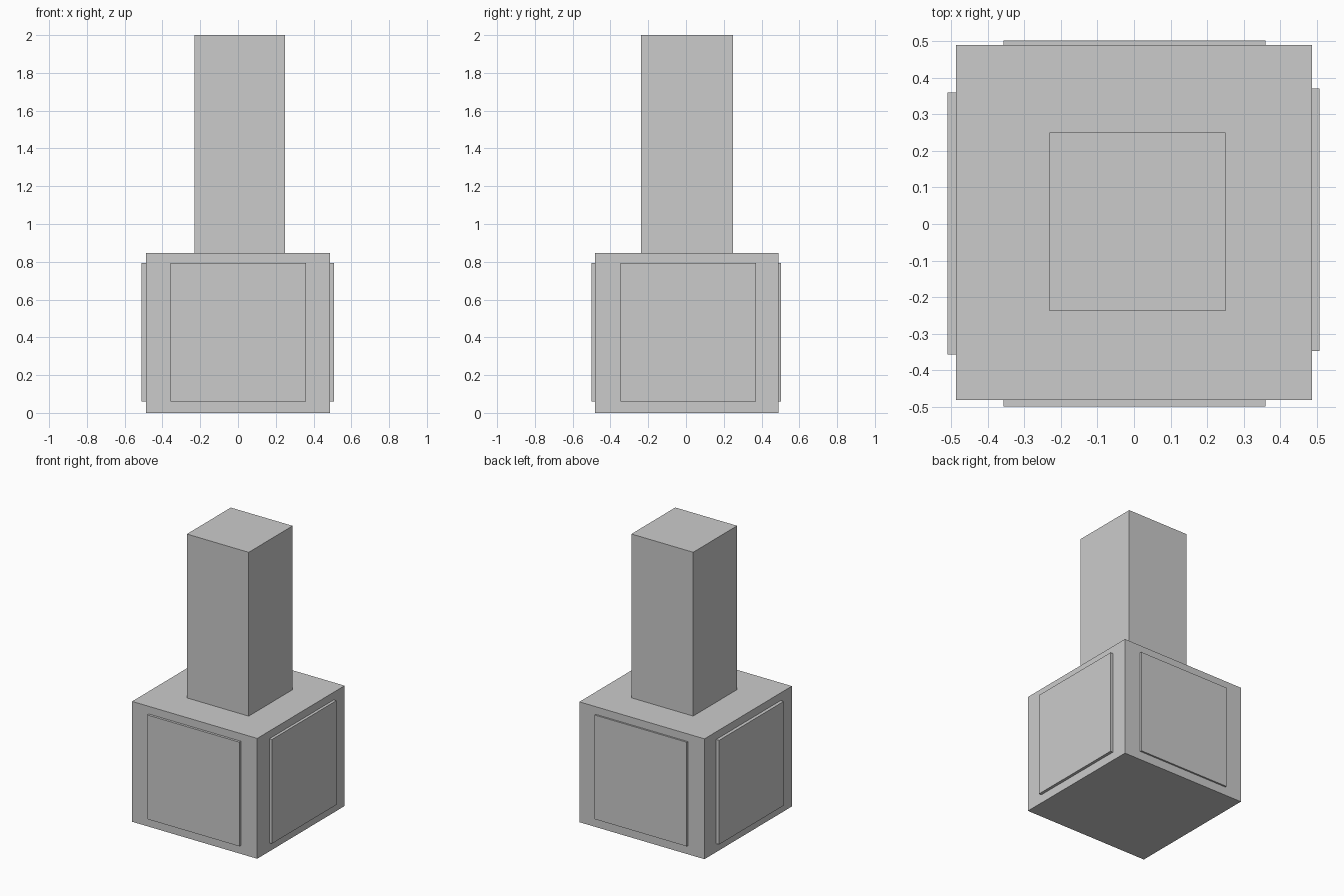
import bpy

if "Cube" in bpy.data.objects:
    bpy.data.objects.remove(bpy.data.objects["Cube"])


def box(name, x, y, z):
    """Axis-aligned box from (min, max) ranges."""
    bpy.ops.mesh.primitive_cube_add(size=1)
    ob = bpy.context.object
    ob.name = name
    ob.location = [(a + b) / 2 for a, b in (x, y, z)]
    ob.scale = [b - a for a, b in (x, y, z)]
    bpy.ops.object.transform_apply(location=True, rotation=False, scale=True)
    return ob


# square base block and the tall post standing on it
X0, X1, Y0, Y1, TOP = -0.487, 0.487, -0.482, 0.49, 0.847
box("base_block", (X0, X1), (Y0, Y1), (0, TOP))
box("post", (-0.231, 0.25), (-0.238, 0.25), (TOP, 2.0))

# thin raised panel on each side of the base
pz = (0.06, 0.793)
box("front_panel", (-0.357, 0.36), (-0.499, Y0), pz)
box("back_panel", (-0.357, 0.36), (Y1, 0.502), pz)
box("left_panel", (-0.51, X0), (-0.357, 0.36), pz)
box("right_panel", (X1, 0.507), (-0.347, 0.37), pz)
